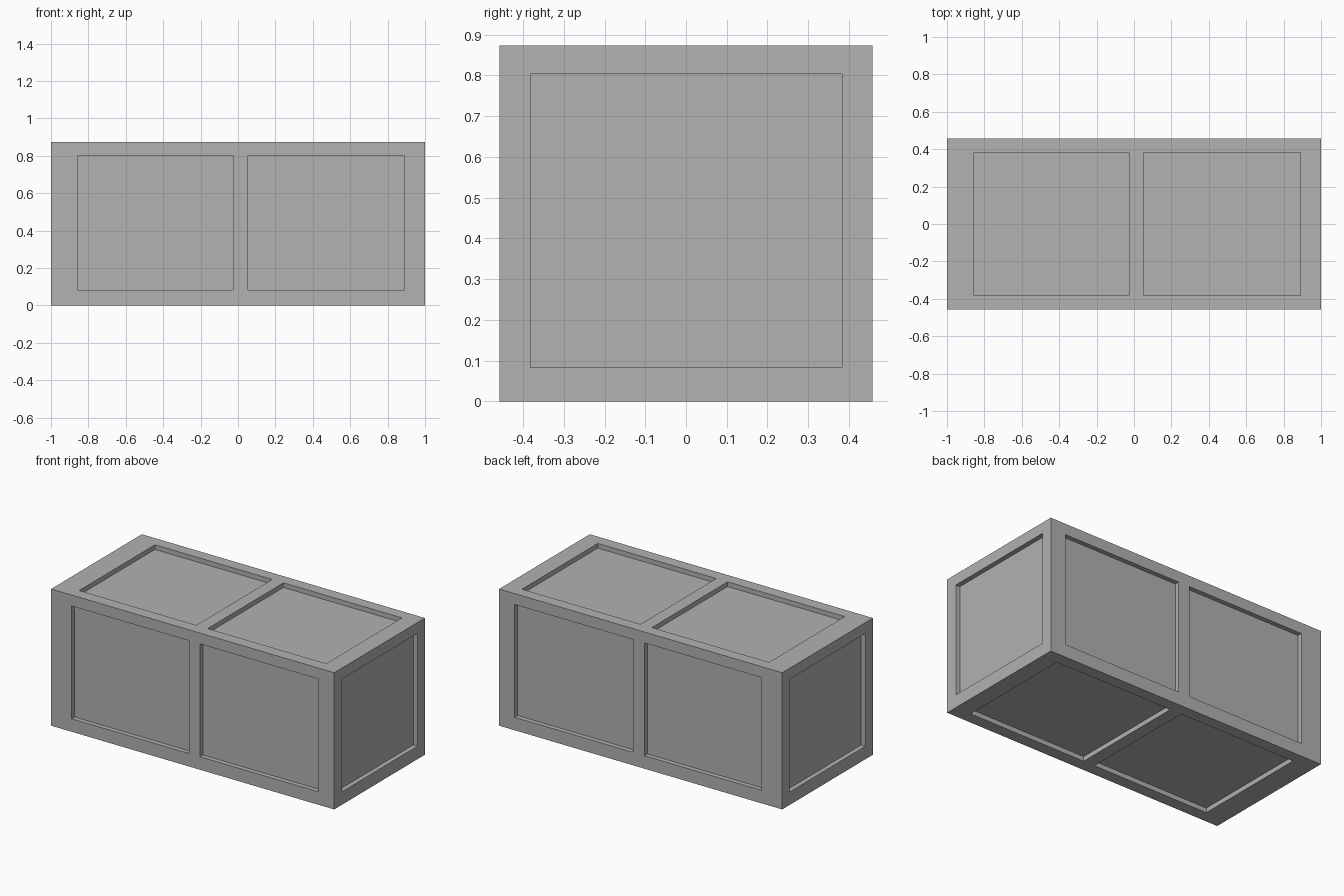
import bpy, bmesh
from mathutils import Vector

if "Cube" in bpy.data.objects:
    bpy.data.objects.remove(bpy.data.objects["Cube"])

SIZE = Vector((2.0, 0.915, 0.873))
DEPTH = 0.03
# Spans of the recessed panels along each axis
SPANS = [
    [(-0.855, -0.027), (0.053, 0.89)],
    [(-0.381, 0.383)],
    [(0.083, 0.803)],
]

grey = bpy.data.materials.new("mid_grey")
grey.use_nodes = True
colour = (0.445, 0.445, 0.445, 1)
grey.diffuse_color = colour
grey.node_tree.nodes["Principled BSDF"].inputs["Base Color"].default_value = colour

# Solid block standing on the floor
bm = bmesh.new()
bmesh.ops.create_cube(bm, size=1)
bmesh.ops.scale(bm, vec=SIZE, verts=bm.verts)
bmesh.ops.translate(bm, vec=(0, 0, SIZE.z / 2), verts=bm.verts)

# Cut the outlines of the panels into every side
for axis, spans in enumerate(SPANS):
    normal = Vector((0, 0, 0))
    normal[axis] = 1
    for value in (v for span in spans for v in span):
        bmesh.ops.bisect_plane(bm, geom=bm.verts[:] + bm.edges[:] + bm.faces[:],
                               plane_co=normal * value, plane_no=normal)


def is_panel(face):
    """True when the face lies within a panel span on both of its own axes."""
    centre = face.calc_center_median()
    facing = max(range(3), key=lambda i: abs(face.normal[i]))
    return all(any(lo < centre[i] < hi for lo, hi in SPANS[i])
               for i in range(3) if i != facing)


# Sink the panels straight into the block
bm.normal_update()
panels = [f for f in bm.faces if is_panel(f)]
bmesh.ops.inset_individual(bm, faces=panels, thickness=0, depth=-DEPTH)

mesh = bpy.data.meshes.new("panelled_block")
bm.to_mesh(mesh)
bm.free()
mesh.materials.append(grey)
block = bpy.data.objects.new("panelled_block", mesh)
bpy.context.collection.objects.link(block)
